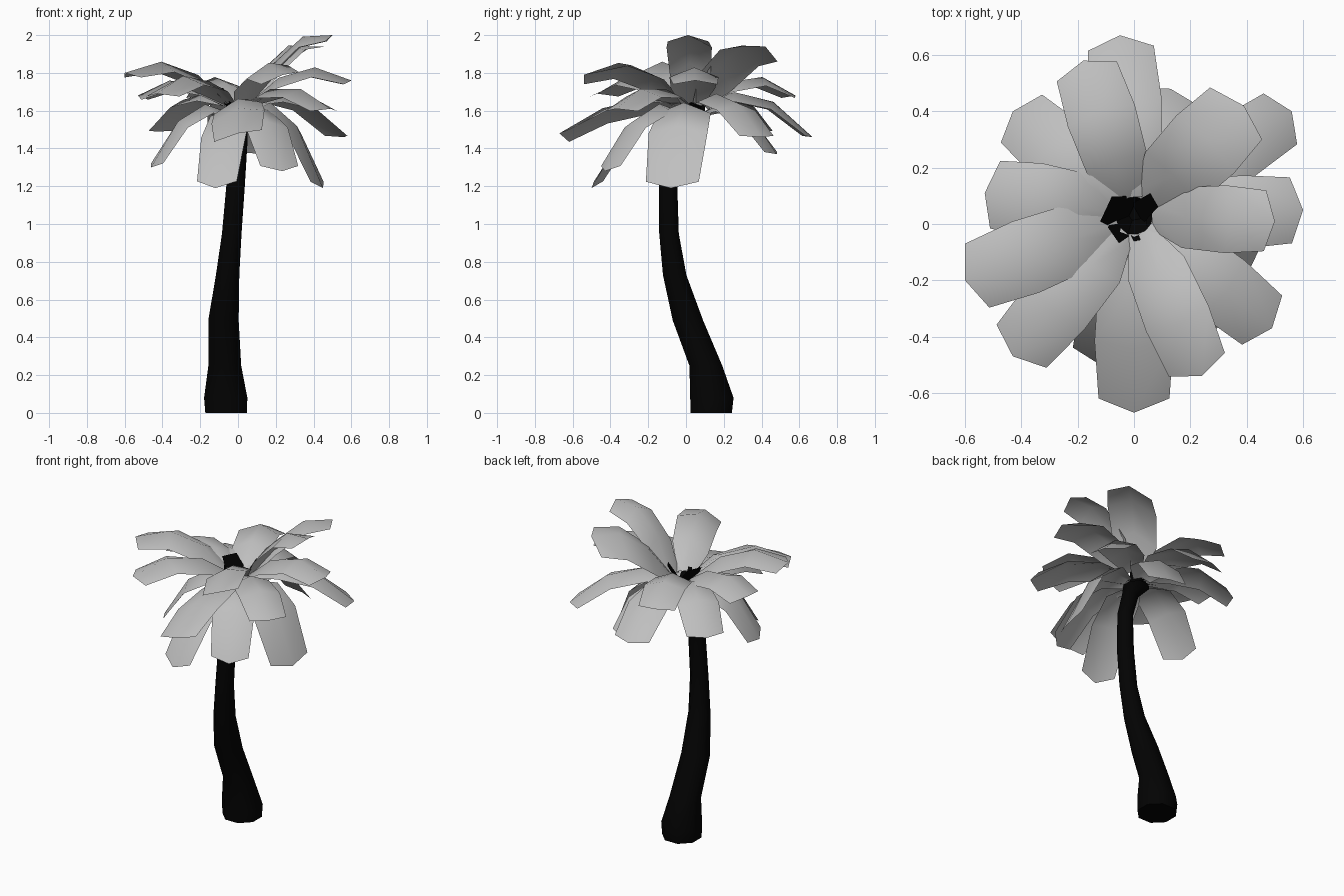
import bpy, bmesh, math
from mathutils import Vector

cube = bpy.data.objects.get("Cube")
if cube:
    bpy.data.objects.remove(cube)


def material(name, value):
    m = bpy.data.materials.new(name)
    m.use_nodes = True
    col = (value, value, value, 1)
    m.diffuse_color = col
    m.node_tree.nodes["Principled BSDF"].inputs["Base Color"].default_value = col
    return m


leaf_grey = material("leaf grey", 0.52)
bark_black = material("bark black", 0.0008)


def finish(name, bm, mat, angle):
    mesh = bpy.data.meshes.new(name)
    bm.to_mesh(mesh)
    bm.free()
    mesh.materials.append(mat)
    ob = bpy.data.objects.new(name, mesh)
    bpy.context.collection.objects.link(ob)
    bpy.ops.object.select_all(action='DESELECT')
    ob.select_set(True)
    bpy.context.view_layer.objects.active = ob
    bpy.ops.object.shade_smooth_by_angle(angle=math.radians(angle))
    return ob


# Bent trunk: rings of x, y, z, radius
SIDES = 8
rings = [(-.063, .133, 0, .119), (-.065, .137, .08, .124), (-.07, .105, .25, .094),
         (-.077, .01, .49, .087), (-.055, -.06, .73, .067), (-.033, -.09, .95, .056),
         (-.013, -.095, 1.2, .053), (.005, -.075, 1.42, .048), (.005, -.03, 1.53, .05),
         (-.01, .01, 1.58, .08)]
bm = bmesh.new()
loops = []
for x, y, z, r in rings:
    angles = [math.tau * (i + .5) / SIDES for i in range(SIDES)]
    loops.append([bm.verts.new((x + r * math.cos(a), y + r * math.sin(a), z)) for a in angles])
for low, high in zip(loops, loops[1:]):
    for i in range(SIDES):
        j = (i + 1) % SIDES
        bm.faces.new((low[i], low[j], high[j], high[i]))
bm.faces.new(loops[0][::-1])
bm.faces.new(loops[-1])
finish("trunk", bm, bark_black, 50)

# Ragged crown heart: bark shards leaning out of the trunk top (angle, reach, half width, rise)
HUB = Vector((0, .03, 1.62))
bm = bmesh.new()
for deg, reach, half, rise in ((155, .1, .07, .1), (215, .1, .05, .06), (30, .09, .04, .1), (280, .09, .04, .04)):
    a = math.radians(deg)
    out = Vector((math.cos(a), math.sin(a), 0))
    side = Vector((-out.y, out.x, 0)) * half
    foot = HUB + out * .015 - Vector((0, 0, .03))
    tip = HUB + out * reach + Vector((0, 0, rise))
    bm.faces.new([bm.verts.new(p) for p in (foot - side, foot + side, tip + side, tip - side * .4)])
finish("crown_heart", bm, bark_black, 30)


# Frond: broad blade with a blunt pointed tip, folded down along its midrib
def frond(name, tip, half, arch, roll=0):
    tip = Vector(tip)
    flat = Vector((tip.x - HUB.x, tip.y - HUB.y, 0))
    out = flat.normalized()
    side = Vector((out.y, -out.x, 0))
    # hanging fronds spring from lower on the crown
    base = HUB + out * .065 + Vector((0, 0, .025 if tip.z > 1.4 else -.025))

    def spine(t):
        return base.lerp(tip, t) + Vector((0, 0, arch * 4 * t * (1 - t)))

    bm = bmesh.new()
    rows = []
    for t, t_edge, w in ((0, 0, .4), (.28, .25, .9), (.64, .6, 1), (1, .92, .9)):
        row = []
        for s in (-1, 0, 1):
            p = spine(t if s == 0 else t_edge)
            p += side * s * w * half
            p.z += (roll * s - .4 * abs(s)) * w * half
            row.append(bm.verts.new(p))
        rows.append(row)
    for a, b in zip(rows, rows[1:]):
        for i in range(2):
            bm.faces.new((a[i], a[i + 1], b[i + 1], b[i]))
    finish(name, bm, leaf_grey, 60)


# tip position, half width, arch height, roll
fronds = {
    # upper whorl
    "upper_frond_east": ((.5, .01, 2), .12, .13),
    "upper_frond_north_east": ((.39, .42, 1.94), .145, .12, .3),
    "upper_frond_west": ((-.6, -.2, 1.8), .135, .125),
    "upper_frond_south": ((.24, -.54, 1.79), .12, .125, -.3),
    "upper_frond_south_west": ((-.43, -.47, 1.69), .13, .12),
    "upper_frond_north": ((-.18, .58, 1.68), .125, .12),
    # middle whorl
    "middle_frond_east": ((.6, .05, 1.76), .13, .12),
    "middle_frond_south_east": ((.49, -.37, 1.61), .125, .1),
    "middle_frond_west": ((-.53, .11, 1.68), .135, .1),
    "middle_frond_north": ((-.05, .67, 1.46), .13, .13),
    "middle_frond_north_east": ((.56, .4, 1.46), .12, .12),
    "middle_frond_north_west": ((-.43, .4, 1.49), .125, .12),
    "middle_frond_south": ((0, -.67, 1.48), .14, .08, -.25),
    # hanging whorl
    "lower_frond_east": ((.45, -.08, 1.19), .16, .2),
    "lower_frond_south_east": ((.235, -.43, 1.28), .125, .16),
    "lower_frond_south": ((-.12, -.5, 1.19), .12, .16),
    "lower_frond_west": ((-.46, -.1, 1.3), .13, .15),
    "lower_frond_north": ((.13, .48, 1.37), .135, .14),
}
for name, spec in fronds.items():
    frond(name, *spec)
